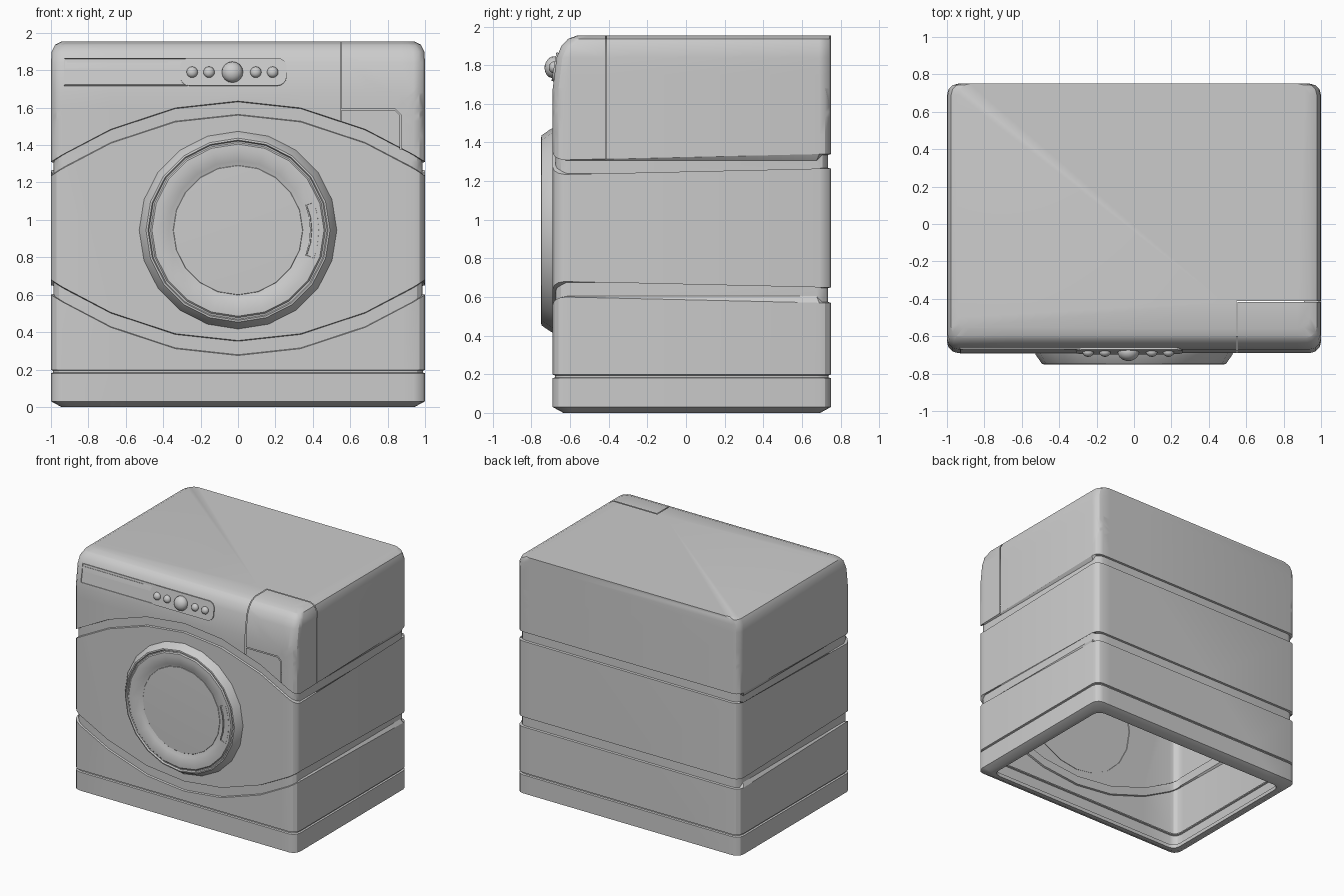
import bpy, bmesh
from math import sin, cos, pi, radians
from mathutils import Vector, Matrix

if "Cube" in bpy.data.objects:
    bpy.data.objects.remove(bpy.data.objects["Cube"])


def finish(name, bm, angle=30):
    """Turn a bmesh into a named, smooth-shaded object."""
    me = bpy.data.meshes.new(name)
    bm.to_mesh(me)
    bm.free()
    ob = bpy.data.objects.new(name, me)
    bpy.context.collection.objects.link(ob)
    bpy.ops.object.select_all(action='DESELECT')
    ob.select_set(True)
    bpy.context.view_layer.objects.active = ob
    bpy.ops.object.shade_smooth_by_angle(angle=radians(angle))
    return ob


# ---------- cabinet: stacked rounded-rectangle loops ----------
def outline(d, front, side):
    w, y0, y1, r = 1 - d - side, -0.69 + d + front, 0.75 - d, 0.06
    pts = [(x, y0) for x in (-0.68, -0.335, 0, 0.335, 0.68)]
    for cx, cy, a0 in ((w - r, y0 + r, -90), (w - r, y1 - r, 0),
                       (-w + r, y1 - r, 90), (-w + r, y0 + r, 180)):
        for i in range(4):
            a = radians(a0 + 30 * i)
            pts.append((cx + r * cos(a), cy + r * sin(a)))
    return pts


def sweep(x, y):
    """How far the grooves bow at this place on the perimeter."""
    if y < -0.62:
        return max(0, 0.325 * (1 - x * x))
    return 0.03 if y > 0.68 else 0


# (z, bow direction, inset all round, extra front inset, extra side inset)
levels = [(0.03, 0, 0.09, 0, 0), (0, 0, 0.09, 0, 0), (0, 0, 0.055, 0, 0), (0.03, 0, 0, 0, 0)]
for lo, hi, bow, depth in ((0.18, 0.198, 0, 0.012), (0.60, 0.68, -1, 0.014), (1.235, 1.31, 1, 0.014)):
    levels += [(lo, bow, 0, 0, 0), (lo + 0.004, bow, depth, 0, 0),
               (hi - 0.004, bow, depth, 0, 0), (hi, bow, 0, 0, 0)]
levels += [(1.68, 0, 0, 0, 0), (1.84, 0, 0, 0.02, 0), (1.90, 0, 0, 0.045, 0.004),
           (1.937, 0, 0, 0.08, 0.022), (1.955, 0, 0, 0.13, 0.06)]

bm = bmesh.new()
rings = [[bm.verts.new((x, y, z + bow * sweep(x, y))) for x, y in outline(d, f, s)]
         for z, bow, d, f, s in levels]
for a, b in zip(rings, rings[1:]):
    for i in range(len(a)):
        j = (i + 1) % len(a)
        bm.faces.new((a[i], a[j], b[j], b[i]))
bm.faces.new(rings[-1])


# seams of the detergent drawer: slice the shell and remove thin strips
def slot(lo, hi, turn=0):
    lo, hi = Vector(lo), Vector(hi)
    c, half = (lo + hi) / 2, (hi - lo) / 2
    rot = Matrix.Rotation(radians(turn), 3, 'Y')
    axes = [rot @ Vector(v) for v in ((1, 0, 0), (0, 1, 0), (0, 0, 1))]
    reach = half.length + 0.01
    for k, ax in enumerate(axes):
        for s in (-1, 1):
            bmesh.ops.bisect_plane(bm, geom=bm.verts[:] + bm.edges[:] + bm.faces[:],
                                   plane_co=c + ax * s * half[k], plane_no=ax, dist=1e-5)
    gone = []
    for f in bm.faces:
        p = f.calc_center_median() - c
        if p.length < reach and all(abs(p.dot(axes[k])) < half[k] for k in range(3)):
            gone.append(f)
    bmesh.ops.delete(bm, geom=gone, context='FACES')


G = 0.003
slot((0.55 - G, -0.9, 1.53), (0.55 + G, -0.415 + G, 2.1))
slot((0.55 - G, -0.415 - G, 1.31), (1.1, -0.415 + G, 2.1))
slot((0.55, -0.8, 1.59 - G), (0.84, -0.6, 1.59 + G))
slot((0.87 - G, -0.8, 1.375), (0.87 + G, -0.6, 1.56))
slot((0.855 - 0.0225, -0.8, 1.575 - G), (0.855 + 0.0225, -0.6, 1.575 + G), 45)
bmesh.ops.recalc_face_normals(bm, faces=bm.faces)
finish("cabinet", bm)


# ---------- door: profile spun round its axis ----------
def lathe(name, profile, z, steps):
    bm = bmesh.new()
    rows = [[bm.verts.new((r * sin(2 * pi * i / steps), y, z + r * cos(2 * pi * i / steps)))
             for i in range(steps)] for r, y in profile]
    for a, b in zip(rows, rows[1:]):
        for i in range(steps):
            j = (i + 1) % steps
            bm.faces.new((a[i], a[j], b[j], b[i]))
    bm.faces.new(rows[-1])
    bmesh.ops.recalc_face_normals(bm, faces=bm.faces)
    if rows[-1][0].link_faces[-1].normal.y > 0:
        bmesh.ops.reverse_faces(bm, faces=bm.faces)
    return finish(name, bm)


DOOR_Z = 0.945
lathe("door_ring", [(0.53, -0.685), (0.525, -0.70), (0.492, -0.748), (0.482, -0.75), (0.476, -0.738),
                    (0.468, -0.738), (0.46, -0.746), (0.43, -0.747), (0.37, -0.737), (0.348, -0.725)],
      DOOR_Z, 20)
lathe("door_window", [(0.35, -0.722), (0.345, -0.727), (0.2, -0.73)], DOOR_Z, 20)


# ---------- flat plates extruded from an outline ----------
def plate(name, pts, origin, depth, tilt=0, recess=None):
    bm = bmesh.new()
    t = Vector((0, sin(tilt), cos(tilt)))
    out = Vector((0, -cos(tilt), sin(tilt)))
    f = bm.faces.new([bm.verts.new(Vector(origin) + Vector((u, 0, 0)) + t * v) for u, v in pts])
    ext = bmesh.ops.extrude_face_region(bm, geom=[f])['geom']
    bmesh.ops.translate(bm, verts=[g for g in ext if isinstance(g, bmesh.types.BMVert)], vec=out * depth)
    top = [g for g in ext if isinstance(g, bmesh.types.BMFace)]
    bmesh.ops.recalc_face_normals(bm, faces=bm.faces)
    if recess:
        bmesh.ops.inset_region(bm, faces=top, thickness=recess[0])
        bmesh.ops.inset_region(bm, faces=top, thickness=0.002, depth=-recess[1])
    return finish(name, bm)


def rounded(x0, x1, z0, z1, r, n=4):
    pts = []
    for cx, cz, a0 in ((x1 - r, z0 + r, -90), (x1 - r, z1 - r, 0), (x0 + r, z1 - r, 90), (x0 + r, z0 + r, 180)):
        pts += [(cx + r * cos(radians(a0 + 90 * i / n)), cz + r * sin(radians(a0 + 90 * i / n)))
                for i in range(n + 1)]
    return pts


# door handle
arc = [radians(a) for a in (-21, -10, 0, 10, 21)]
grip = [(0.44 * cos(a), 0.44 * sin(a)) for a in arc] + [(0.385 * cos(a), 0.385 * sin(a)) for a in arc[::-1]]
plate("door_handle", grip, (0, -0.73, DOOR_Z), 0.018, recess=(0.008, 0.006))

# control panel on the sloped front
TILT, PANEL = 0.17, (0, -0.670, 1.79)
plate("display_strip", [(-0.93, -0.075), (-0.27, -0.075), (-0.27, 0.075), (-0.93, 0.075)],
      PANEL, 0.011, TILT, recess=(0.006, 0.004))
plate("display_slot", [(-0.915, 0.05), (-0.375, 0.05), (-0.375, 0.056), (-0.915, 0.056)],
      PANEL, 0.011, TILT)
plate("button_plate", rounded(-0.31, 0.26, -0.075, 0.075, 0.05), PANEL, 0.014, TILT)

# knob and buttons
for name, x, r, reach in (("dial", -0.03, 0.057, 0.046), ("button_1", -0.245, 0.03, 0.024),
                          ("button_2", -0.155, 0.03, 0.024), ("button_3", 0.095, 0.03, 0.024),
                          ("button_4", 0.185, 0.03, 0.024)):
    bm = bmesh.new()
    bmesh.ops.create_uvsphere(bm, u_segments=16, v_segments=10, radius=1)
    bmesh.ops.transform(bm, verts=bm.verts, matrix=Matrix.Translation((x, -0.686, 1.79))
                        @ Matrix.Rotation(-TILT, 4, 'X') @ Matrix.Diagonal((r, reach, r, 1))
                        @ Matrix.Rotation(pi / 2, 4, 'X'))
    finish(name, bm)
